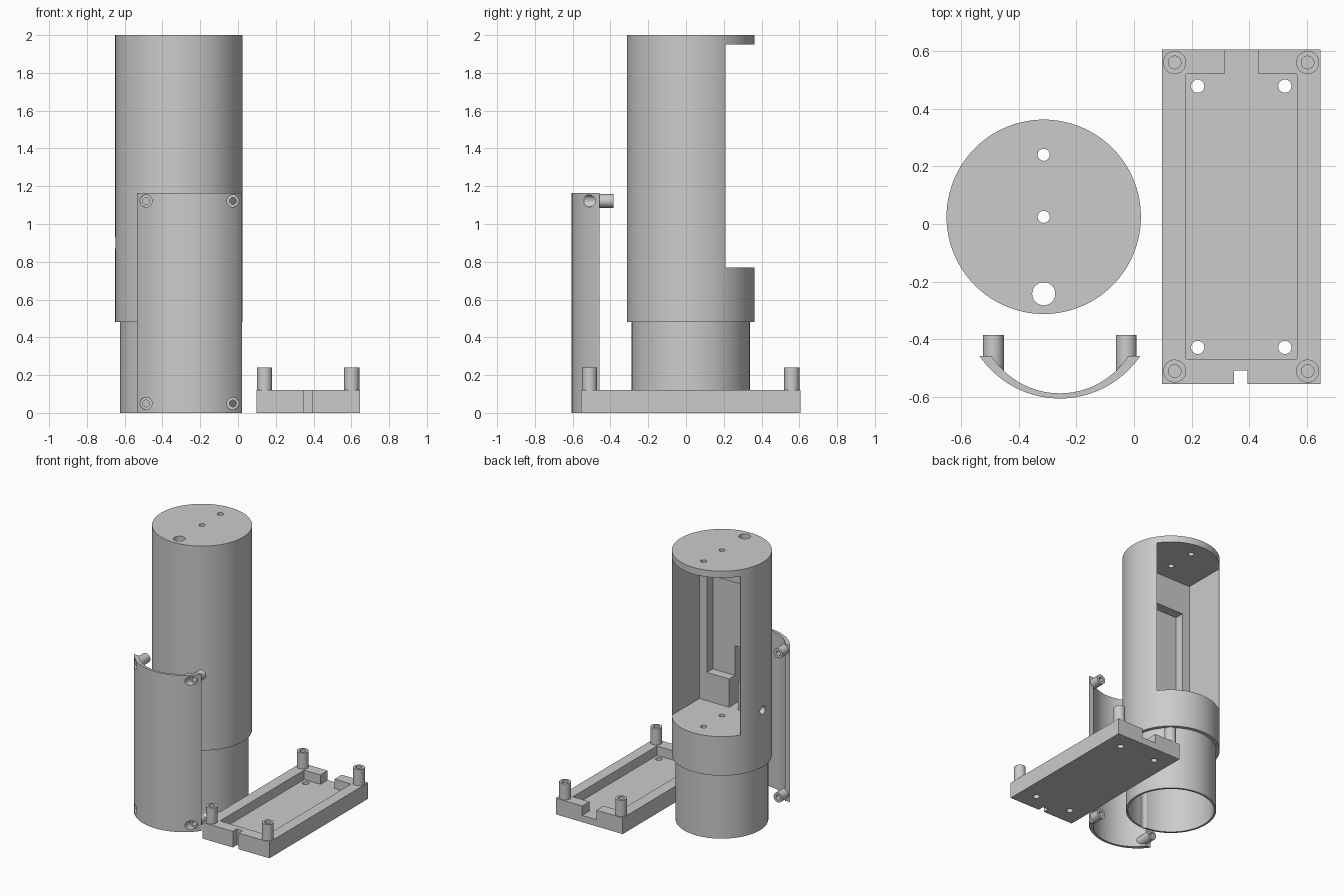
import bpy, bmesh, math
from mathutils import Vector

if "Cube" in bpy.data.objects:
    bpy.data.objects.remove(bpy.data.objects["Cube"])

grey = bpy.data.materials.new("light grey plastic")
grey.diffuse_color = (0.6, 0.6, 0.6, 1)
grey.use_nodes = True
grey.node_tree.nodes["Principled BSDF"].inputs["Base Color"].default_value = grey.diffuse_color


def new_object(name, bm):
    bmesh.ops.recalc_face_normals(bm, faces=bm.faces)
    mesh = bpy.data.meshes.new(name)
    bm.to_mesh(mesh)
    bm.free()
    mesh.materials.append(grey)
    ob = bpy.data.objects.new(name, mesh)
    bpy.context.collection.objects.link(ob)
    return ob


def prism(name, points, z0, z1):
    bm = bmesh.new()
    face = bm.faces.new([bm.verts.new((x, y, z0)) for x, y in points])
    out = bmesh.ops.extrude_face_region(bm, geom=[face])
    verts = [g for g in out["geom"] if isinstance(g, bmesh.types.BMVert)]
    bmesh.ops.translate(bm, vec=(0, 0, z1 - z0), verts=verts)
    return new_object(name, bm)


def box(name, x0, x1, y0, y1, z0, z1):
    return prism(name, [(x0, y0), (x1, y0), (x1, y1), (x0, y1)], z0, z1)


def rod(name, start, end, r, n=32):
    a, b = Vector(start), Vector(end)
    bm = bmesh.new()
    bmesh.ops.create_cone(bm, cap_ends=True, segments=n, radius1=r, radius2=r,
                          depth=(b - a).length)
    rot = Vector((0, 0, 1)).rotation_difference(b - a).to_matrix().to_4x4()
    rot.translation = (a + b) / 2
    bm.transform(rot)
    return new_object(name, bm)


def combine(target, tool, operation="DIFFERENCE"):
    mod = target.modifiers.new("bool", "BOOLEAN")
    mod.operation, mod.solver, mod.object = operation, "EXACT", tool
    bpy.context.view_layer.objects.active = target
    bpy.ops.object.modifier_apply(modifier=mod.name)
    bpy.data.objects.remove(tool)


def smooth(ob):
    bpy.ops.object.select_all(action="DESELECT")
    ob.select_set(True)
    bpy.context.view_layer.objects.active = ob
    bpy.ops.object.shade_smooth_by_angle(angle=math.radians(30))


# Cylindrical housing with a narrower open sleeve below
CX, CY = -0.313, 0.025
housing = rod("housing", (CX, CY, 0.48), (CX, CY, 2), 0.337, 128)
combine(housing, rod("sleeve", (CX, CY, 0), (CX, CY, 0.55), 0.3125, 128), "UNION")
combine(housing, rod("bore", (CX, CY, -0.1), (CX, CY, 0.72), 0.297, 128))

# Back opening, inner bay, shallow recess and cable slot
for x, y0, y1, z0, z1 in [
    (0.5, 0.185, 0.5, 0.77, 1.95),
    (0.28, -0.135, 0.3, 0.77, 1.95),
    (0.218, -0.205, 0.0, 0.98, 1.71),
    (0.036, -0.265, 0.0, 0.77, 1.2),
]:
    combine(housing, box("cut", CX - x, CX + x, CY + y0, CY + y1, z0, z1))

# Vertical screw holes and cable channel, plus the hole in the left side
for dy, r in [(0, 0.021), (0.215, 0.021), (-0.267, 0.04)]:
    combine(housing, rod("drill", (CX, CY + dy, -0.2), (CX, CY + dy, 2.2), r))
combine(housing, rod("drill", (CX - 0.5, CY, 0.9), (CX - 0.2, CY, 0.9), 0.03))
smooth(housing)


# Curved cover: crescent profile extruded upward
SX, EDGE = -0.257, -0.458


def arc(r, cy, n):
    half = math.acos((cy - EDGE) / r)
    return [(SX + r * math.sin(t), cy - r * math.cos(t))
            for t in [half * (2 * i / n - 1) for i in range(n + 1)]]


cover = prism("curved_cover", arc(0.337, -0.268, 48) + arc(0.281, -0.306, 48)[::-1], 0, 1.165)
for side in (-1, 1):
    for z in (0.05, 1.122):
        x = SX + side * 0.23
        # Screw post trimmed to the outer curve, with counterbore and pilot hole
        post = rod("post", (x, -0.56, z), (x, -0.385, z), 0.036)
        combine(post, rod("trim", (SX, -0.268, -0.5), (SX, -0.268, 2), 0.334, 128), "INTERSECT")
        combine(cover, post, "UNION")
        combine(cover, rod("counterbore", (x, -0.7, z), (x, -0.475, z), 0.032))
        combine(cover, rod("pilot", (x, -0.7, z), (x, -0.3, z), 0.018))
smooth(cover)

# Base tray with pocket, back notch and front cable notch
tray = box("base_tray", 0.097, 0.647, -0.555, 0.605, 0, 0.12)
combine(tray, box("pocket", 0.18, 0.566, -0.468, 0.52, 0.05, 0.3))
combine(tray, box("back_notch", 0.314, 0.43, 0.4, 0.7, 0.05, 0.3))
combine(tray, box("front_notch", 0.346, 0.394, -0.7, -0.508, -0.1, 0.3))
for x in (0.221, 0.523):
    for y in (-0.428, 0.478):
        combine(tray, rod("drill", (x, y, -0.1), (x, y, 0.2), 0.023))

# Corner posts with blind screw holes
for x in (0.141, 0.602):
    for y in (-0.51, 0.56):
        combine(tray, rod("post", (x, y, 0.06), (x, y, 0.24), 0.04), "UNION")
        combine(tray, rod("pilot", (x, y, 0.12), (x, y, 0.3), 0.022))
smooth(tray)
